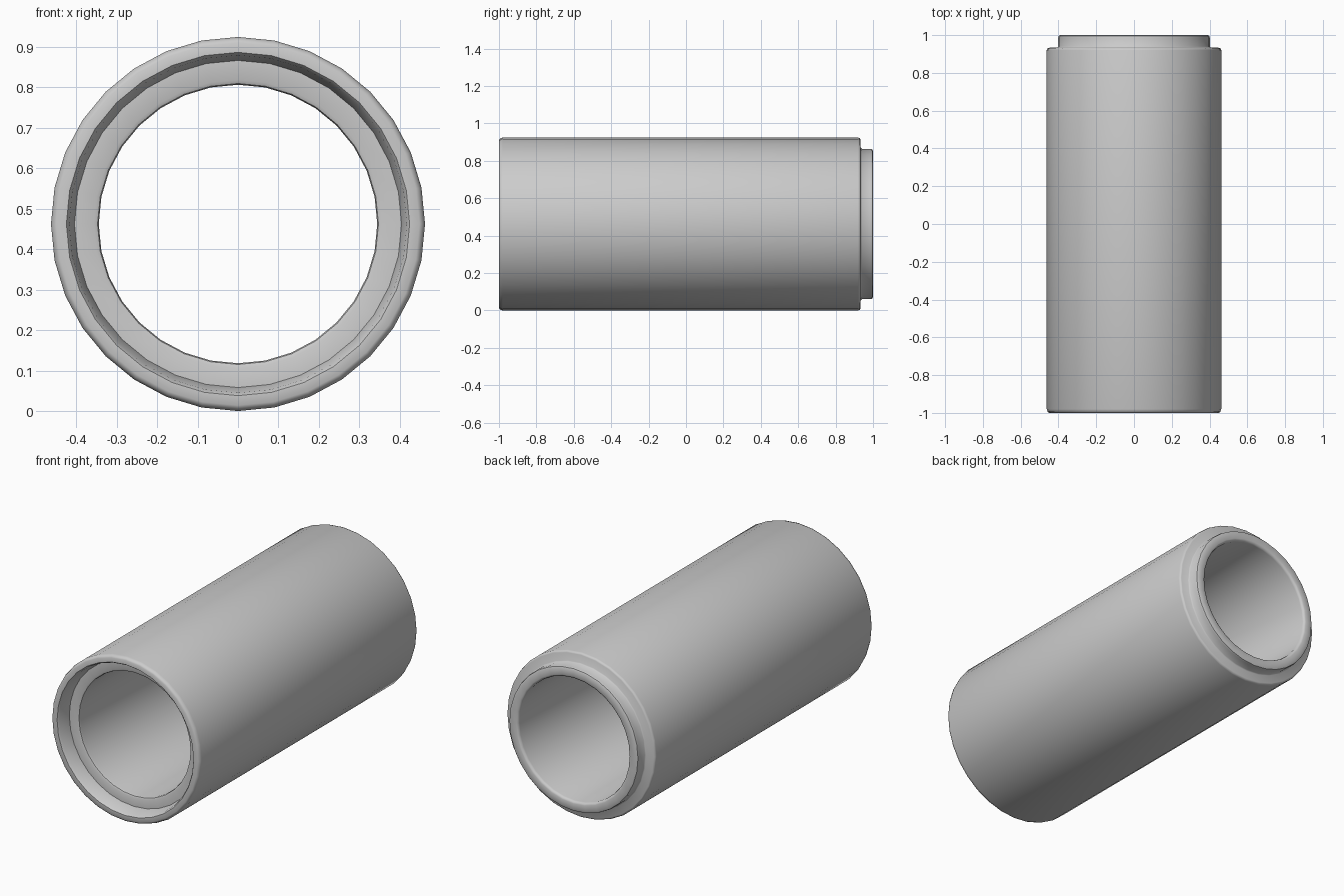
import bpy, bmesh, math

if "Cube" in bpy.data.objects:
    bpy.data.objects.remove(bpy.data.objects["Cube"])

SEGMENTS = 32
CENTRE_Z = 0.462

# Closed cross-section of the pipe wall: (radius, y)
profile = [
    # outer wall with eased edges
    (0.448, -1.0), (0.457, -0.995), (0.462, -0.98),
    (0.462, 0.92), (0.459, 0.929), (0.452, 0.933),
    # spigot at the back
    (0.408, 0.934), (0.402, 0.94), (0.402, 0.985), (0.399, 0.996), (0.390, 1.0),
    (0.357, 1.0), (0.348, 0.996), (0.344, 0.985),
    # bore and inner shoulder
    (0.344, -0.905), (0.347, -0.916), (0.356, -0.92),
    # tapered socket at the front
    (0.404, -0.92), (0.417, -0.99), (0.424, -1.0),
]

bm = bmesh.new()
rings = []
for i in range(SEGMENTS):
    a = 2 * math.pi * i / SEGMENTS
    rings.append([bm.verts.new((r * math.sin(a), y, CENTRE_Z + r * math.cos(a)))
                  for r, y in profile])
n = len(profile)
for i in range(SEGMENTS):
    p, q = rings[i], rings[(i + 1) % SEGMENTS]
    for j in range(n):
        k = (j + 1) % n
        bm.faces.new((p[j], p[k], q[k], q[j]))
bmesh.ops.recalc_face_normals(bm, faces=bm.faces)

mesh = bpy.data.meshes.new("pipe_section")
bm.to_mesh(mesh)
bm.free()
pipe = bpy.data.objects.new("pipe_section", mesh)
bpy.context.collection.objects.link(pipe)

# Smooth shading with the tight socket corners kept sharp
bpy.context.view_layer.objects.active = pipe
pipe.select_set(True)
bpy.ops.object.shade_smooth_by_angle(angle=math.radians(50))
